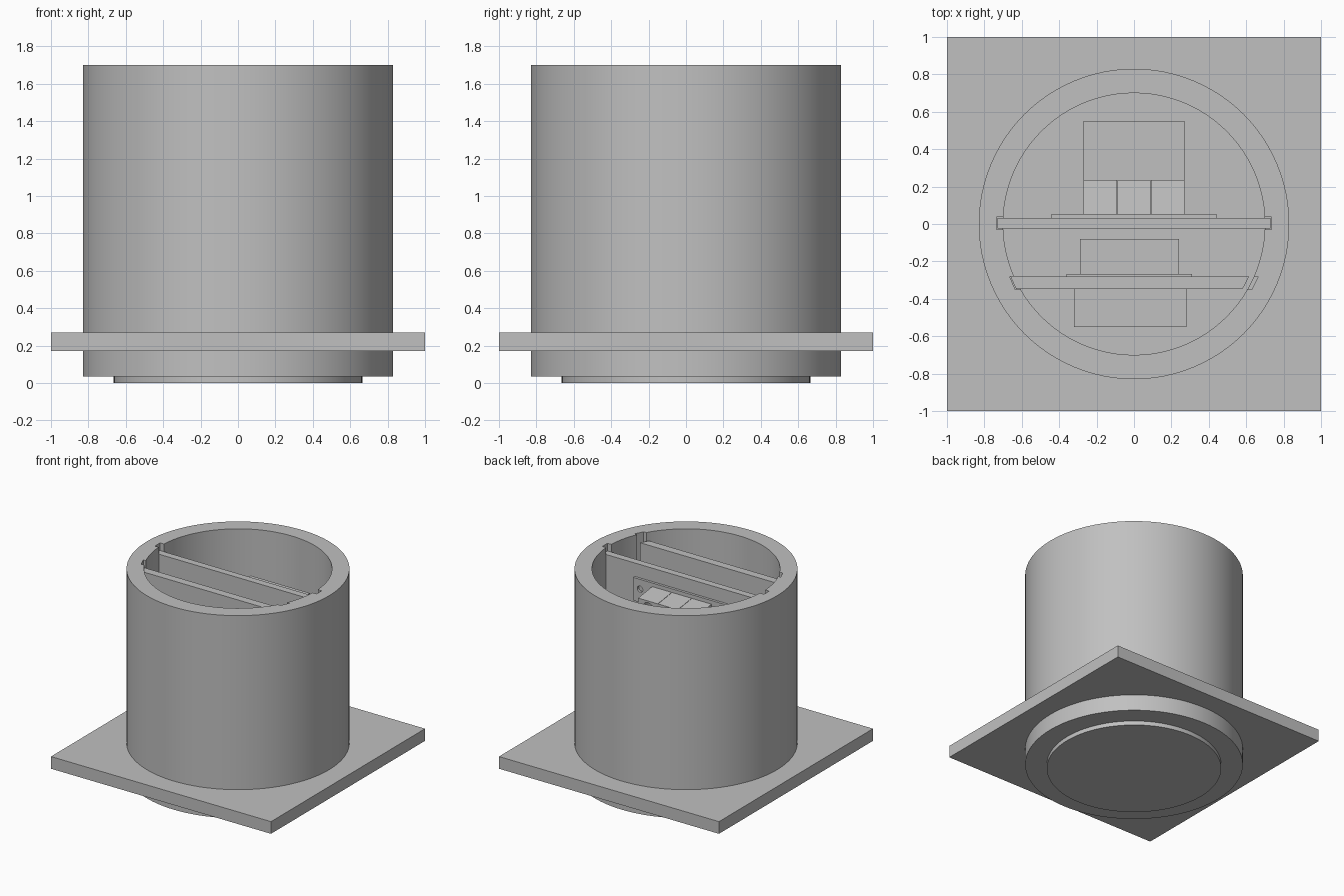
import bpy, bmesh, math
from mathutils import Matrix

if "Cube" in bpy.data.objects:
    bpy.data.objects.remove(bpy.data.objects["Cube"])

grey = bpy.data.materials.new("plain_grey")
grey.diffuse_color = (0.53, 0.53, 0.53, 1)
grey.use_nodes = True
grey.node_tree.nodes["Principled BSDF"].inputs["Base Color"].default_value = grey.diffuse_color


def finish(name, bm, smooth=False):
    bmesh.ops.recalc_face_normals(bm, faces=bm.faces)
    me = bpy.data.meshes.new(name)
    bm.to_mesh(me)
    bm.free()
    me.materials.append(grey)
    ob = bpy.data.objects.new(name, me)
    bpy.context.collection.objects.link(ob)
    if smooth:
        select(ob)
        bpy.ops.object.shade_smooth_by_angle(angle=math.radians(30))
    return ob


def select(ob):
    bpy.ops.object.select_all(action='DESELECT')
    ob.select_set(True)
    bpy.context.view_layer.objects.active = ob


def prism(name, pts, z0, z1):
    """Extrude an (x, y) outline upward from z0 to z1."""
    bm = bmesh.new()
    f = bm.faces.new([bm.verts.new((x, y, z0)) for x, y in pts])
    r = bmesh.ops.extrude_face_region(bm, geom=[f])
    vs = [v for v in r['geom'] if isinstance(v, bmesh.types.BMVert)]
    bmesh.ops.translate(bm, vec=(0, 0, z1 - z0), verts=vs)
    return finish(name, bm)


def box(name, x0, x1, y0, y1, z0, z1):
    return prism(name, [(x0, y0), (x1, y0), (x1, y1), (x0, y1)], z0, z1)


def lathe(name, profile, n=96):
    """Spin an (r, z) profile around z."""
    bm = bmesh.new()
    vs = [bm.verts.new((r, 0, z)) for r, z in profile]
    es = [bm.edges.new(p) for p in zip(vs, vs[1:])]
    bmesh.ops.spin(bm, geom=vs + es, cent=(0, 0, 0), axis=(0, 0, 1),
                   angle=2 * math.pi, steps=n)
    bmesh.ops.remove_doubles(bm, verts=bm.verts, dist=1e-4)
    return finish(name, bm, True)


def y_rod(name, r, x, z, y0, y1):
    """Cylinder lying along y."""
    bm = bmesh.new()
    bmesh.ops.create_cone(bm, cap_ends=True, segments=32, radius1=r, radius2=r,
                          depth=y1 - y0,
                          matrix=Matrix.Translation((x, (y0 + y1) / 2, z))
                          @ Matrix.Rotation(math.pi / 2, 4, 'X'))
    return finish(name, bm)


def cut(ob, cutters):
    for c in cutters:
        m = ob.modifiers.new("cut", 'BOOLEAN')
        m.operation, m.solver, m.object = 'DIFFERENCE', 'EXACT', c
        select(ob)
        bpy.ops.object.modifier_apply(modifier=m.name)
        bpy.data.objects.remove(c)


FLOOR, RIM, TOP = 0.17, 1.70, 1.64

# Round housing with a stepped base, open at the top
housing = lathe("housing", [(0, 0), (0.665, 0), (0.665, 0.035), (0.83, 0.035),
                            (0.83, RIM), (0.70, RIM), (0.70, FLOOR), (0, FLOOR)])

# Slots in the wall that hold the two boards
rear_slot = box("rear_slot", -0.735, 0.735, -0.03, 0.038, FLOOR + 0.01, 1.8)
front_slot = prism("front_slot", [(-0.635, -0.35), (0.63, -0.35),
                                  (0.665, -0.28), (-0.665, -0.28)], FLOOR + 0.01, 1.8)
cut(housing, [rear_slot, front_slot])
select(housing)
bpy.ops.object.shade_smooth_by_angle(angle=math.radians(30))

# Square mounting flange with a round opening
flange = box("flange", -1, 1, -1, 1, 0.17, 0.27)
cut(flange, [lathe("flange_hole", [(0, 0), (0.825, 0), (0.825, 0.5), (0, 0.5)])])

# Boards
box("rear_board", -0.73, 0.73, -0.025, 0.033, FLOOR + 0.01, TOP)
prism("front_board", [(-0.63, -0.348), (0.58, -0.348),
                      (0.615, -0.282), (-0.66, -0.282)], FLOOR + 0.01, TOP)

# Terminal strip on the rear board: backing plate with two screw holes
plate = box("terminal_plate", -0.44, 0.44, 0.033, 0.054, 1.34, 1.53)
cut(plate, [y_rod("screw_hole", 0.025, s * 0.38, 1.45, 0.0, 0.1) for s in (-1, 1)])

# Three terminals with sloped tops and wire holes
for i in (-1, 0, 1):
    t = box("terminal", i * 0.181 - 0.089, i * 0.181 + 0.089, 0.054, 0.235, 1.34, 1.50)
    for v in t.data.vertices:
        if v.co.z > 1.45 and v.co.y > 0.2:
            v.co.z = 1.475
    cut(t, [y_rod("wire_hole", 0.045, i * 0.181, 1.415, 0.12, 0.3)])

# Large module below the terminals
box("power_module", -0.27, 0.27, 0.033, 0.55, 0.90, 1.36)

# Components on both sides of the front board
box("socket_plate", -0.36, 0.31, -0.282, -0.267, 0.85, 1.35)
box("socket", -0.29, 0.24, -0.267, -0.08, 0.90, 1.30)
box("front_module", -0.32, 0.28, -0.55, -0.348, 0.85, 1.35)
